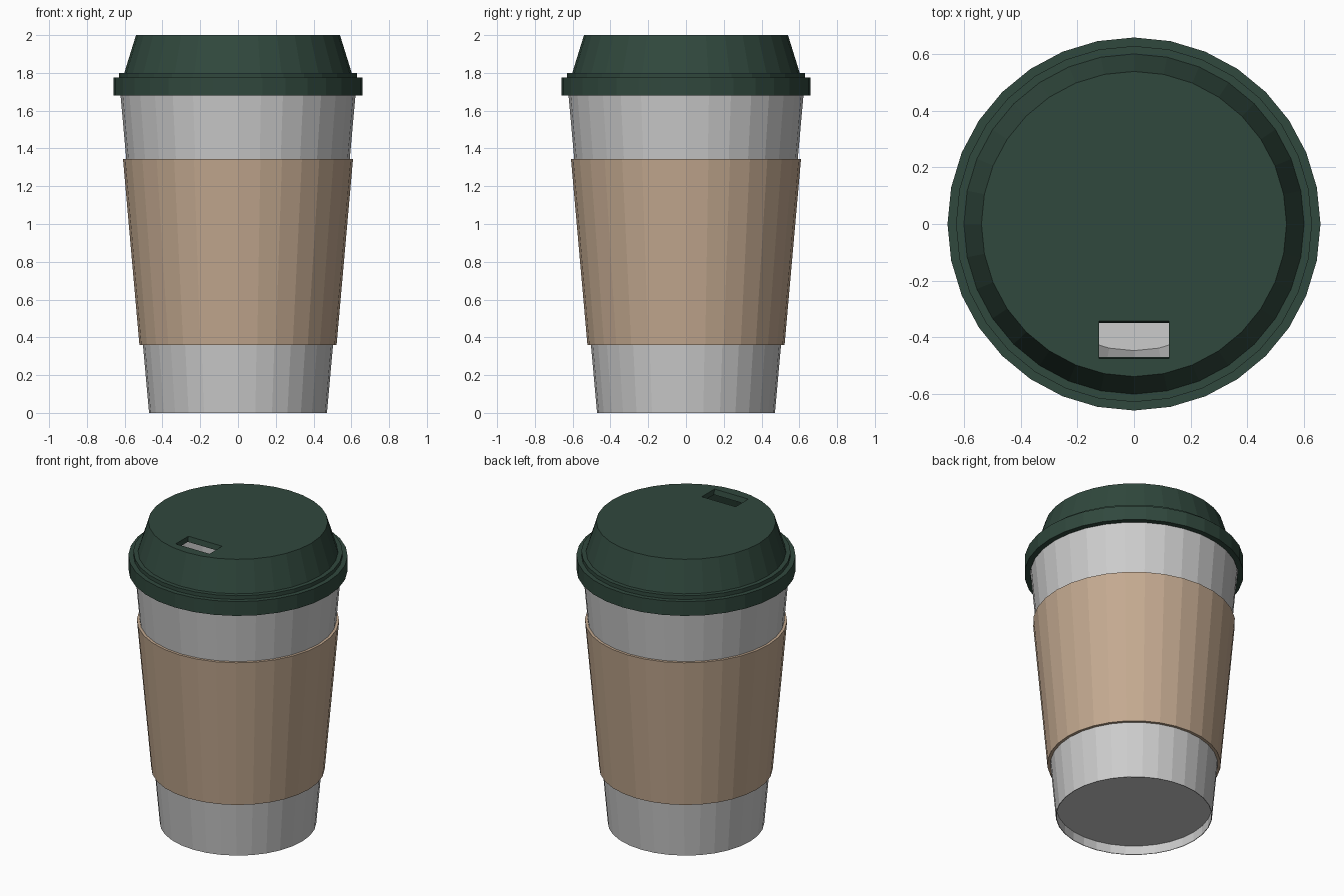
import bpy, bmesh
from math import cos, sin, tau

if "Cube" in bpy.data.objects:
    bpy.data.objects.remove(bpy.data.objects["Cube"])

SIDES = 32


def material(name, rgb):
    mat = bpy.data.materials.new(name)
    mat.diffuse_color = (*rgb, 1)
    mat.use_nodes = True
    mat.node_tree.nodes["Principled BSDF"].inputs["Base Color"].default_value = mat.diffuse_color
    return mat


def add_object(name, bm, mat=None):
    bmesh.ops.recalc_face_normals(bm, faces=bm.faces)
    mesh = bpy.data.meshes.new(name)
    bm.to_mesh(mesh)
    bm.free()
    obj = bpy.data.objects.new(name, mesh)
    bpy.context.collection.objects.link(obj)
    if mat:
        mesh.materials.append(mat)
    return obj


def lathe(name, profile, mat=None, closed=False):
    """Spin (radius, z) points round z; open ends are capped with flat discs."""
    bm = bmesh.new()
    rings = [[bm.verts.new((r * cos(tau * i / SIDES), r * sin(tau * i / SIDES), z))
              for i in range(SIDES)] for r, z in profile]
    pairs = list(zip(rings, rings[1:]))
    if closed:
        pairs.append((rings[-1], rings[0]))
    else:
        bm.faces.new(rings[0])
        bm.faces.new(rings[-1])
    for a, b in pairs:
        for i in range(SIDES):
            j = (i + 1) % SIDES
            bm.faces.new((a[i], a[j], b[j], b[i]))
    return add_object(name, bm, mat)


green = material("dark_green", (0.03, 0.065, 0.047))
brown = material("cardboard", (0.55, 0.40, 0.28))

# Cup: recessed base, thin foot, tapered wall, inner wall and floor
lathe("cup", [(0.468, 0.06), (0.467, 0.0), (0.471, 0.0), (0.629, 1.76),
              (0.605, 1.76), (0.448, 0.08)])

# Cardboard sleeve
lathe("sleeve", [(0.522, 0.36), (0.609, 1.345), (0.592, 1.345), (0.504, 0.36)],
      brown, closed=True)

# Lid: skirt, step and sloped dome over a hollow inside
lid = lathe("lid", [(0.51, 1.965), (0.575, 1.77), (0.629, 1.765), (0.625, 1.68),
                    (0.66, 1.68), (0.66, 1.775), (0.63, 1.775), (0.63, 1.80),
                    (0.602, 1.80), (0.54, 2.0)], green)

# Sip hole, narrowing slightly downwards
bm = bmesh.new()
bmesh.ops.create_cube(bm, size=1)
for v in bm.verts:
    depth = 0.134 if v.co.z > 0 else 0.114
    v.co = (v.co.x * 0.248, -0.41 + v.co.y * depth, 2.002 if v.co.z > 0 else 1.95)
cutter = add_object("sip_hole_cutter", bm)
cutter.hide_render = True

cut = lid.modifiers.new("sip_hole", 'BOOLEAN')
cut.operation = 'DIFFERENCE'
cut.solver = 'EXACT'
cut.object = cutter
bpy.context.view_layer.objects.active = lid
bpy.ops.object.modifier_apply(modifier=cut.name)
bpy.data.objects.remove(cutter)
